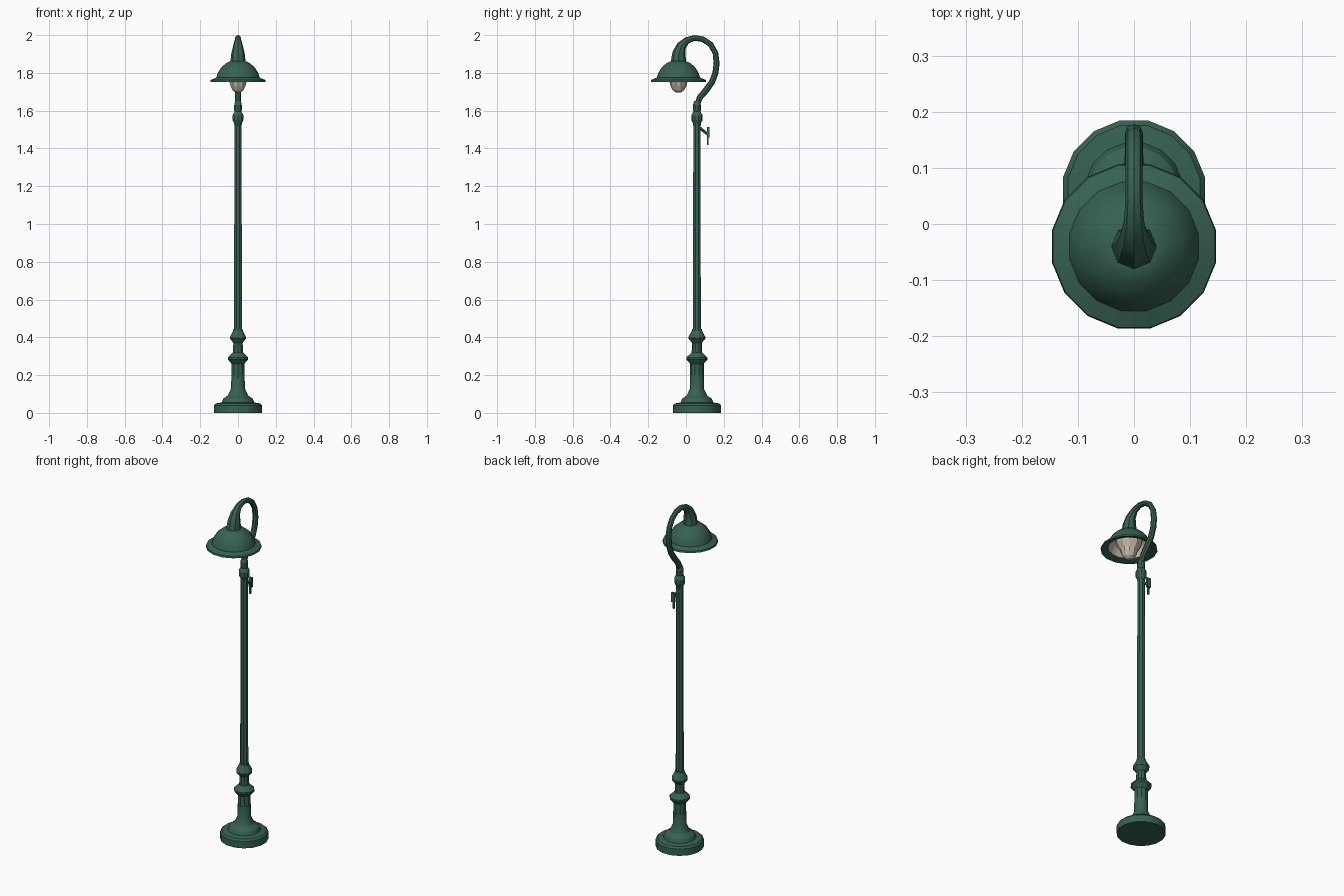
import bpy, bmesh, math
from mathutils import Vector

if "Cube" in bpy.data.objects:
    bpy.data.objects.remove(bpy.data.objects["Cube"])

POLE_Y, HEAD_Y = 0.058, -0.04


def material(name, rgb):
    m = bpy.data.materials.new(name)
    m.diffuse_color = (*rgb, 1)
    m.use_nodes = True
    m.node_tree.nodes["Principled BSDF"].inputs["Base Color"].default_value = m.diffuse_color
    return m


GREEN = material("dark green paint", (0.036, 0.122, 0.082))
GLASS = material("beige lamp glass", (0.56, 0.49, 0.39))


def finish(name, bm, mat, smooth=None):
    bmesh.ops.recalc_face_normals(bm, faces=bm.faces)
    me = bpy.data.meshes.new(name)
    bm.to_mesh(me)
    bm.free()
    ob = bpy.data.objects.new(name, me)
    bpy.context.collection.objects.link(ob)
    me.materials.append(mat)
    if smooth:
        bpy.ops.object.select_all(action='DESELECT')
        bpy.context.view_layer.objects.active = ob
        ob.select_set(True)
        bpy.ops.object.shade_smooth_by_angle(angle=math.radians(smooth))
    return ob


def skin(bm, rings):
    for a, b in zip(rings, rings[1:]):
        n = len(a)
        for i in range(n):
            j = (i + 1) % n
            bm.faces.new((a[i], a[j], b[j], b[i]))
    bm.faces.new(rings[0])
    bm.faces.new(rings[-1])


def lathe(name, profile, y, sides, mat, smooth=None):
    """Revolve (radius, z) points round a vertical axis at the given y."""
    bm = bmesh.new()
    rings = []
    for r, z in profile:
        angles = [2 * math.pi * (i + 0.5) / sides for i in range(sides)]
        rings.append([bm.verts.new((r * math.cos(a), y + r * math.sin(a), z)) for a in angles])
    skin(bm, rings)
    return finish(name, bm, mat, smooth)


def tube(name, path, sides, mat, smooth=None):
    """Sweep a round section along (y, z, radius) points in the x = 0 plane."""
    bm = bmesh.new()
    pts = [Vector((0, p[0], p[1])) for p in path]
    rings = []
    for i, (p, (_, _, r)) in enumerate(zip(pts, path)):
        t = (pts[min(i + 1, len(pts) - 1)] - pts[max(i - 1, 0)]).normalized()
        u = Vector((1, 0, 0))
        v = t.cross(u)
        rings.append([bm.verts.new(p + r * (u * math.cos(a) + v * math.sin(a)))
                      for a in (2 * math.pi * k / sides for k in range(sides))])
    skin(bm, rings)
    return finish(name, bm, mat, smooth)


def box(name, center, size, mat):
    bm = bmesh.new()
    bmesh.ops.create_cube(bm, size=1)
    for v in bm.verts:
        v.co = Vector(center) + Vector([c * s for c, s in zip(v.co, size)])
    return finish(name, bm, mat)


# Round plinth with flared foot
lathe("plinth", [(0.129, 0), (0.129, 0.04), (0.12, 0.05), (0.088, 0.055), (0.08, 0.075),
                 (0.055, 0.092), (0.037, 0.13), (0.036, 0.2)], POLE_Y, 16, GREEN, 25)

# Pedestal with two collars
lathe("pedestal", [(0.036, 0.12), (0.036, 0.26), (0.056, 0.283), (0.056, 0.293), (0.028, 0.32),
                   (0.026, 0.37), (0.044, 0.393), (0.044, 0.403), (0.027, 0.435), (0.025, 0.445)],
      POLE_Y, 10, GREEN)

# Long pole
lathe("pole", [(0.022, 0.44), (0.021, 1.53)], POLE_Y, 8, GREEN)

# Knuckle on top of the pole
lathe("knuckle", [(0.02, 1.52), (0.022, 1.535), (0.03, 1.55), (0.03, 1.575), (0.019, 1.595),
                  (0.022, 1.605), (0.021, 1.63), (0.015, 1.65)], POLE_Y, 10, GREEN)

# Curved swan neck
tube("swan_neck", [(0.06, 1.63, 0.015), (0.072, 1.668, 0.016), (0.106, 1.708, 0.017),
                   (0.138, 1.752, 0.016), (0.156, 1.8, 0.016), (0.162, 1.85, 0.016),
                   (0.156, 1.905, 0.015), (0.13, 1.951, 0.015), (0.09, 1.978, 0.015),
                   (0.045, 1.985, 0.015), (0.005, 1.972, 0.018), (-0.024, 1.943, 0.026),
                   (-0.037, 1.905, 0.035), (-0.04, 1.855, 0.041)], 8, GREEN, 40)

# Hollow bell shade, outside then inside
shade = lathe("shade", [(0.04, 1.862), (0.062, 1.853), (0.09, 1.83), (0.109, 1.8), (0.117, 1.775),
                        (0.147, 1.763), (0.149, 1.753), (0.14, 1.752), (0.11, 1.765), (0.1, 1.8),
                        (0.082, 1.826), (0.055, 1.845), (0.035, 1.852)], HEAD_Y, 16, GREEN, 35)

# Pale lining: faces that look inward or down, inside the rim
shade.data.materials.append(GLASS)
for f in shade.data.polygons:
    out = f.center - Vector((0, HEAD_Y, f.center.z))
    if f.center.z > 1.77 and out.length < 0.11 and (f.normal.dot(out) < -1e-4 or f.normal.z < -0.3):
        f.material_index = 1

# Glass bulb, flaring up inside the shade
lathe("bulb", [(0.075, 1.825), (0.067, 1.785), (0.047, 1.75), (0.042, 1.73), (0.03, 1.708),
               (0.012, 1.695)], HEAD_Y, 10, GLASS)

# Small hook behind the pole
tube("hook_arm", [(0.065, 1.515, 0.009), (0.09, 1.495, 0.009), (0.115, 1.475, 0.008)], 6, GREEN)
box("hook_plate", (0, 0.118, 1.485), (0.022, 0.013, 0.055), GREEN)
box("hook_tip", (0, 0.114, 1.44), (0.01, 0.008, 0.045), GREEN)
